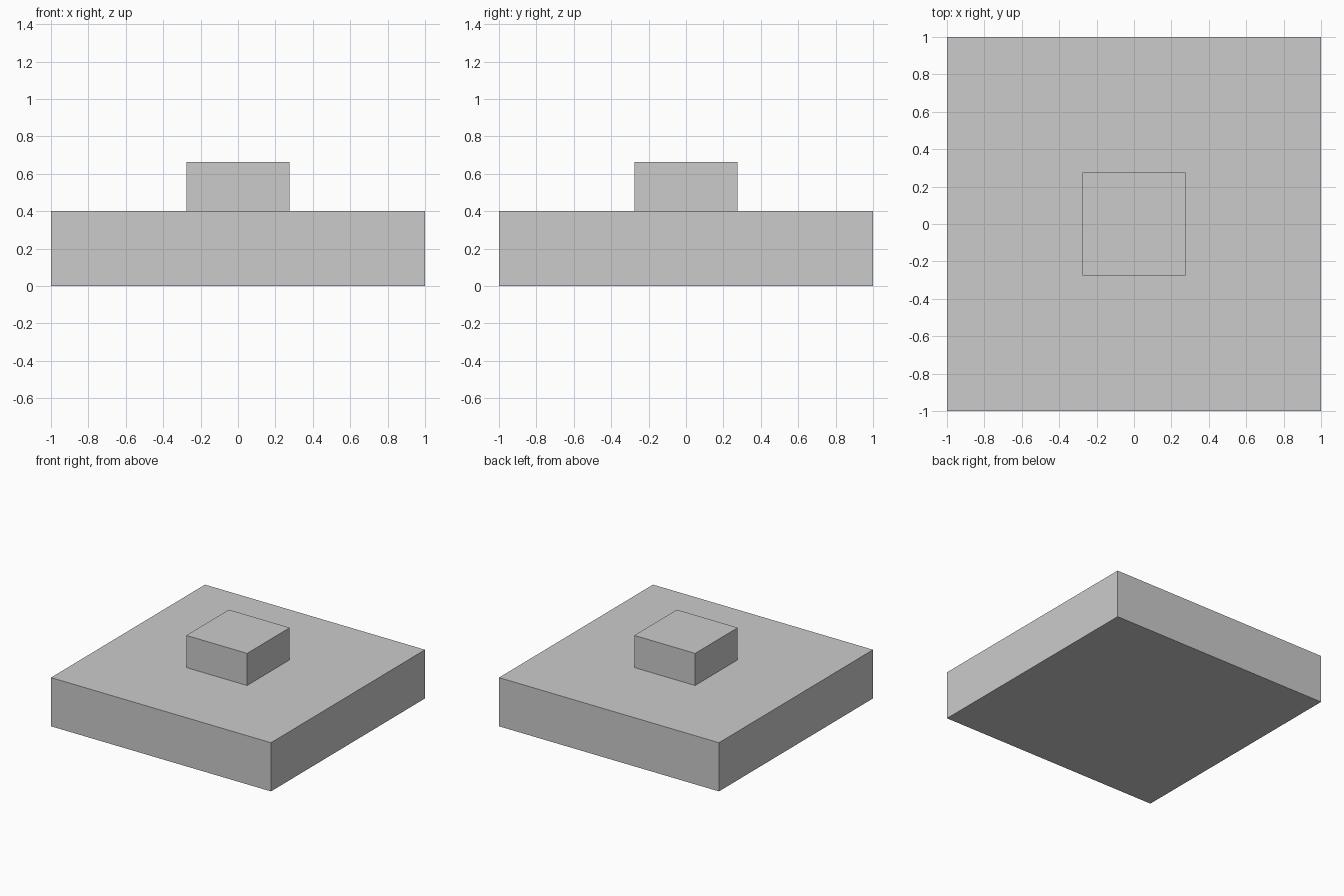
import bpy

if "Cube" in bpy.data.objects:
    bpy.data.objects.remove(bpy.data.objects["Cube"])


def box(name, width, z0, z1):
    """Square box centred on x = y = 0 between heights z0 and z1."""
    bpy.ops.mesh.primitive_cube_add(size=1, location=(0, 0, (z0 + z1) / 2))
    obj = bpy.context.object
    obj.name = name
    obj.scale = (width, width, z1 - z0)
    bpy.ops.object.transform_apply(location=False, rotation=False, scale=True)
    return obj


# Wide square slab
box("base_slab", 2.0, 0.0, 0.4)

# Small raised block in the middle
box("top_block", 0.553, 0.4, 0.664)
